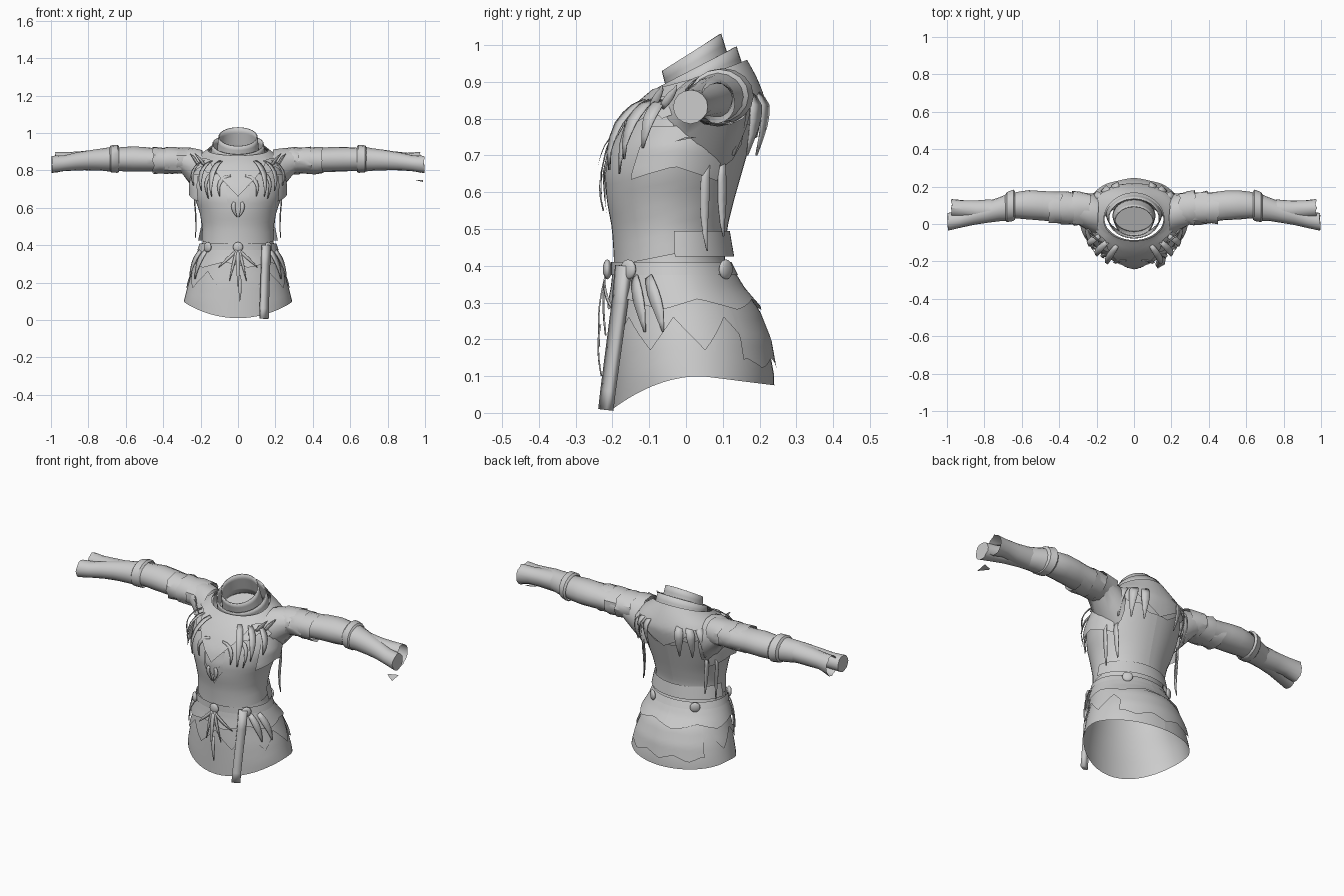
import bpy, bmesh, math, random
from math import sin, cos, pi
from mathutils import Vector

random.seed(4)
if "Cube" in bpy.data.objects:
    bpy.data.objects.remove(bpy.data.objects["Cube"])

GREY = (0.6, 0.6, 0.6, 1)
mat = bpy.data.materials.new("plain grey cloth")
mat.use_nodes = True
mat.diffuse_color = GREY
mat.node_tree.nodes["Principled BSDF"].inputs["Base Color"].default_value = GREY

# Torso sections: height, half width, front y, back y
SECTIONS = [(.10, .29, -.20, .24), (.20, .265, -.20, .222), (.28, .235, -.195, .19),
            (.34, .215, -.19, .145), (.42, .188, -.19, .105), (.50, .185, -.195, .105),
            (.58, .20, -.21, .125), (.65, .225, -.215, .145), (.72, .24, -.20, .165),
            (.79, .24, -.16, .185), (.84, .225, -.12, .195), (.88, .185, -.075, .185),
            (.92, .14, -.055, .17), (.96, .11, -.05, .15)]


def surf(a, z, off=0.0):
    """Point on the torso; angle 0 is the front, positive towards +x."""
    h = min(max(z, SECTIONS[0][0]), SECTIONS[-1][0])
    for lo, hi in zip(SECTIONS, SECTIONS[1:]):
        if h <= hi[0]:
            t = (h - lo[0]) / (hi[0] - lo[0])
            rx, yf, yb = (lo[i] + t * (hi[i] - lo[i]) for i in (1, 2, 3))
            break
    return Vector(((rx + off) * sin(a), (yf + yb) / 2 - ((yb - yf) / 2 + off) * cos(a), z))


def grid(name, rows, closed=False, cap=False, thick=0.0):
    """Skin rows of points into one sheet or tube."""
    bm = bmesh.new()
    vs = [[bm.verts.new(p) for p in row] for row in rows]
    n = len(rows[0])
    for r, s in zip(vs, vs[1:]):
        for i in range(n if closed else n - 1):
            j = (i + 1) % n
            bm.faces.new((r[i], r[j], s[j], s[i]))
    if cap:
        bm.faces.new(vs[-1])
    bmesh.ops.recalc_face_normals(bm, faces=bm.faces)
    mesh = bpy.data.meshes.new(name)
    bm.to_mesh(mesh)
    bm.free()
    mesh.materials.append(mat)
    ob = bpy.data.objects.new(name, mesh)
    bpy.context.collection.objects.link(ob)
    if thick:
        mod = ob.modifiers.new("thickness", "SOLIDIFY")
        mod.thickness = thick
        mod.offset = 0
    return ob


def wrap(name, top, bottom, off, half=pi, middle=0.0, rows=10, cols=48, flare=0.0):
    """Cloth layer lying over the torso, with its lower edge given by a rule."""
    angles = [middle - half + 2 * half * i / cols for i in range(cols + 1)]
    out = []
    for k in range(rows + 1):
        t = k / rows
        out.append([surf(a, bottom(a) + t * (top(a) - bottom(a)), off + flare * (1 - t))
                    for a in angles])
    return grid(name, out)


def ribbon(name, pts, width, blunt=False, thick=0.004):
    """Tapered strip along a path, flat against the torso."""
    rows = []
    for i, p in enumerate(pts):
        t = i / (len(pts) - 1)
        tangent = pts[min(i + 1, len(pts) - 1)] - pts[max(i - 1, 0)]
        side = tangent.cross(Vector((p.x, p.y - .02, 0))).normalized()
        w = width / 2 * (1 if blunt else .12 + .88 * sin(pi * (.2 + .8 * t)))
        rows.append([p - side * w, p + side * w])
    return grid(name, rows, thick=thick)


def leaf(name, path, width, side=1):
    """Curled strip through three (angle, height, offset) stations."""
    a, b, c = path
    pts = []
    for i in range(7):
        t = i / 6
        q = [(1 - t) ** 2 * u + 2 * t * (1 - t) * v + t * t * w for u, v, w in zip(a, b, c)]
        pts.append(surf(q[0] * side, q[1], q[2]))
    return ribbon(name, pts, width)


def tube(name, stations, side=1, n=16, wobble=0.0, cap=False):
    """Sleeve along x from stations (x, y, z, half depth, half height)."""
    rows = []
    for x, y, z, ry, rz in stations:
        row = []
        for i in range(n):
            a, k = 2 * pi * i / n, 1 + random.uniform(-wobble, wobble)
            row.append(Vector((side * (x + random.uniform(-wobble, wobble) * .12),
                               y + ry * k * cos(a), z + rz * k * sin(a))))
        rows.append(row)
    return grid(name, rows, closed=True, cap=cap)


def peak(a, middle, spread):
    return max(0, 1 - abs(abs(a) - middle) / spread)


def zigzag(a, count):
    return abs((a * count / (2 * pi)) % 1 - .5) * 2


def hem(a):
    """Coat hem: low point in front, highest just behind the sides."""
    f = (1 - cos(a)) / 2
    return .10 - (.09 * (1 - f / .55) ** 2 if f < .55 else .025 * (f - .55) / .45)


def neckline(a):
    return .91 - .04 * cos(a)


# Body and skirt
wrap("coat_body", neckline, hem, 0, rows=28)
wrap("skirt_petals", lambda a: .40, lambda a: .17 + .09 * zigzag(a, 9) - .04 * peak(a, pi, 1),
     .007, cols=72)
wrap("hip_layer", lambda a: .40, lambda a: .28 + .03 * zigzag(a + .3, 6), .008, cols=60, flare=.012)
wrap("back_tail", lambda a: .31, lambda a: .12 + .03 * zigzag(a, 11), .01,
     half=.9, middle=pi, cols=24)

# Bodice, waist and belt
wrap("bodice", lambda a: neckline(a) - .03, lambda a: .43 - .03 * cos(a), .006, rows=16)
wrap("belt", lambda a: .41, lambda a: .375, .014, rows=2)
wrap("back_sash", lambda a: .495, lambda a: .425, .014, half=1.5, middle=pi, rows=3, cols=28,
     flare=.012)
wrap("chest_point", lambda a: .72, lambda a: .53 + .32 * abs(a), .012, half=.25, cols=8)
wrap("chest_point_upper", lambda a: .76, lambda a: .58 + .32 * abs(a), .018, half=.2, cols=8)

# Mantle layers over the shoulders, pointed at front and back
wrap("mantle_lower", lambda a: neckline(a) - .005,
     lambda a: .80 - .06 * peak(a, 0, .9) - .07 * peak(a, pi, .9) + .02 * zigzag(a, 14),
     .01, cols=84, flare=.01)
wrap("mantle_upper", lambda a: neckline(a) + .01,
     lambda a: .86 - .20 * peak(a, 0, .7) - .12 * peak(a, pi, .8), .016, cols=64, flare=.014)


def collar(name, rx, ry, y, low, high, lean):
    """Raised collar, tilted up towards the back."""
    rows = []
    for k in range(5):
        t = k / 4
        row = []
        for i in range(32):
            a = 2 * pi * i / 32
            back = (1 - cos(a)) / 2
            z0, z1 = (e[0] + (e[1] - e[0]) * back for e in (low, high))
            row.append(Vector((rx * (1.1 - .1 * t) * sin(a),
                               y - lean * t - ry * (1.1 - .1 * t) * cos(a), z0 + (z1 - z0) * t)))
        rows.append(row)
    return grid(name, rows, closed=True, thick=.006)


collar("inner_collar", .102, .078, .045, (.84, .91), (.93, 1.03), .03)
collar("outer_collar", .135, .105, .06, (.82, .87), (.885, .995), .03)

# Lining closing the inside of the neck
grid("neck_lining", [[Vector((r * sin(i * pi / 12), .04 - .8 * r * cos(i * pi / 12),
                              .875 - .3 * r * cos(i * pi / 12))) for i in range(24)]
                     for r in (.11, .05)], closed=True, cap=True)

for side, word in ((1, "left"), (-1, "right")):
    # Sleeves, running into the front wrist
    tube(word + "_sleeve", [(.19, .045, .78, .115, .13), (.25, .065, .82, .098, .10),
                            (.30, .08, .848, .084, .066), (.36, .088, .852, .084, .064),
                            (.42, .092, .855, .08, .062), (.49, .098, .858, .078, .065),
                            (.56, .102, .86, .078, .067), (.63, .10, .86, .07, .063),
                            (.70, .083, .856, .058, .056)], side, wobble=.03)
    tube(word + "_forearm", [(.66, .092, .86, .075, .068), (.72, .08, .858, .064, .06),
                             (.79, .062, .855, .056, .054), (.86, .045, .848, .05, .048),
                             (.93, .024, .838, .045, .042), (.995, .012, .832, .047, .046)],
         side, cap=True, wobble=.02)
    # Open cuff behind the wrist and its slanted rim
    tube(word + "_open_cuff", [(.76, .072, .856, .058, .056), (.84, .074, .853, .052, .05),
                               (.91, .08, .85, .047, .046), (.975, .086, .842, .048, .056)],
         side, wobble=.04)
    tube(word + "_cuff_rim", [(.635, .10, .86, .075, .067), (.645, .10, .862, .084, .075),
                              (.68, .09, .862, .08, .072), (.69, .088, .86, .066, .06)], side)
    # Layered shoulder wraps
    for k in range(3):
        x = .24 + .065 * k
        tube(word + "_shoulder_wrap", [(x, .08, .85, .086 - .004 * k, .068),
                                       (x + .05, .085, .853, .091 - .004 * k, .07),
                                       (x + .085, .087, .853, .093 - .004 * k, .071)],
             side, wobble=.06)
    # Underarm drape
    wrap(word + "_underarm_drape", lambda a: .78, lambda a: .62 + .05 * zigzag(a, 4), .012,
         half=.6, middle=side * 1.6, cols=14, flare=.02)
    # Chest curls
    for path in (((.15, .77, .025), (.45, .76, .035), (.42, .66, .012)),
                 ((.45, .79, .025), (.75, .78, .04), (.72, .65, .015)),
                 ((.08, .63, .02), (.16, .60, .025), (.02, .55, .02))):
        leaf(word + "_chest_curl", path, .022, side)
    # Shoulder feathers, front and back
    for k in range(3):
        a = .5 + .25 * k
        leaf(word + "_feather", ((a - .1, .85, .02), (a, .82, .07), (a + .08, .66 + .03 * k, .03)),
             .036, side)
        b = 2.2 + .25 * k
        leaf(word + "_back_feather", ((b, .87, .02), (b + .05, .84, .05), (b + .1, .70, .045)),
             .045, side)
        leaf(word + "_shoulder_spike", ((.8 + .2 * k, .83, .02), (.9 + .2 * k, .86, .05),
                                        (1.0 + .2 * k, .89, .10)), .022, side)
    # Fringe hanging behind the ribs and at the front of the hips
    for k in range(2):
        b = 2.0 + .25 * k
        leaf(word + "_rib_fringe", ((b, .68, .02), (b, .58, .06), (b + .05, .44 + .04 * k, .07)),
             .026, side)
        leaf(word + "_hip_fringe", ((.9 + .25 * k, .37, .015), (1 + .25 * k, .31, .04),
                                    (1 + .25 * k, .22, .015)), .035, side)
    # Belt cords fanning out from the middle
    for spread, end in ((.16, .21), (.42, .28)):
        leaf(word + "_belt_cord", ((.02, .375, .03), (spread * .5, .33, .04), (spread, end, .022)),
             .016, side)

leaf("middle_cord", ((0, .37, .03), (0, .30, .05), (0, .18, .035)), .022)
leaf("middle_cord_tip", ((.03, .24, .035), (.04, .17, .045), (.03, .10, .03)), .018)

# Long strap hanging from the belt
ribbon("hanging_strap", [Vector(p) for p in ((.15, -.17, .40), (.148, -.18, .30), (.143, -.20, .15),
                                             (.14, -.212, .06), (.14, -.218, .008))],
       .045, blunt=True, thick=.022)

# Loose scrap under the left wrist
grid("loose_scrap", [[Vector((.94, 0, .75)), Vector((.94, .01, .75))],
                     [Vector((.99, -.03, .738)), Vector((.99, .03, .75))]])

# Round belt studs
for a in (-.82, 0, .82, 2.5, -2.5):
    bpy.ops.mesh.primitive_uv_sphere_add(segments=16, ring_count=8, radius=.027,
                                         location=surf(a, .39, .024))
    stud = bpy.context.object
    stud.name = "belt_stud"
    stud.scale = (1, .45, 1)
    stud.rotation_euler.z = a
    stud.data.materials.append(mat)

# Smooth cloth with sharp creases
for ob in bpy.context.scene.objects:
    ob.select_set(ob.type == "MESH")
bpy.context.view_layer.objects.active = stud
bpy.ops.object.shade_smooth_by_angle(angle=math.radians(35))
